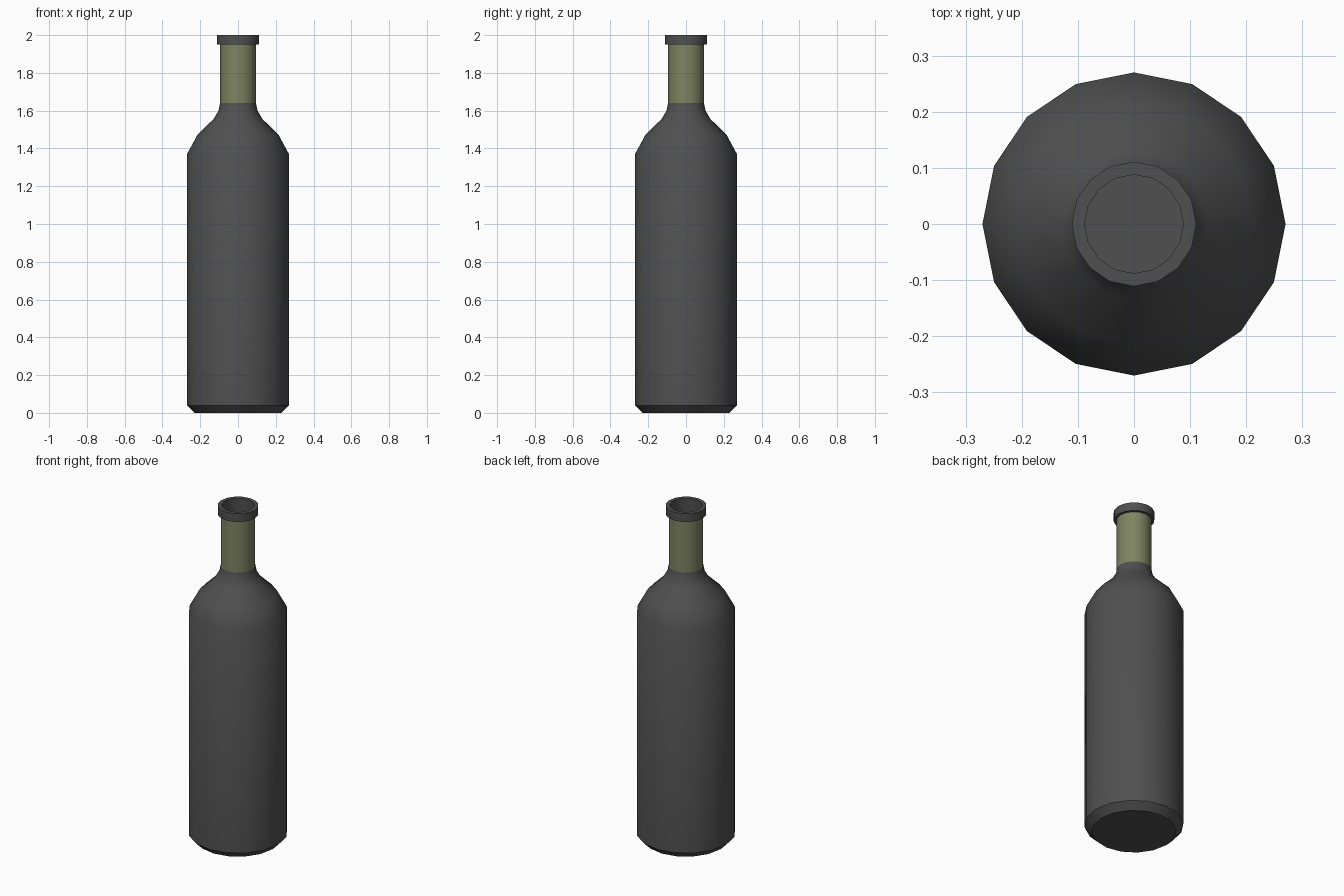
import bpy, bmesh, math

if "Cube" in bpy.data.objects:
    bpy.data.objects.remove(bpy.data.objects["Cube"])

SIDES = 16


def material(name, rgb):
    mat = bpy.data.materials.new(name)
    mat.diffuse_color = (*rgb, 1)
    mat.use_nodes = True
    mat.node_tree.nodes["Principled BSDF"].inputs["Base Color"].default_value = mat.diffuse_color
    return mat


def lathe(name, profile, mat, closed=False):
    """Revolve (radius, z) points about z; radius 0 makes a pole."""
    bm = bmesh.new()
    rings = []
    for r, z in profile:
        if r == 0:
            rings.append([bm.verts.new((0, 0, z))] * SIDES)
        else:
            rings.append([bm.verts.new((r * math.cos(2 * math.pi * i / SIDES),
                                        r * math.sin(2 * math.pi * i / SIDES), z))
                          for i in range(SIDES)])
    pairs = list(zip(rings, rings[1:]))
    if closed:
        pairs.append((rings[-1], rings[0]))
    for a, b in pairs:
        for i in range(SIDES):
            j = (i + 1) % SIDES
            bm.faces.new(list(dict.fromkeys((a[i], a[j], b[j], b[i]))))
    bmesh.ops.recalc_face_normals(bm, faces=bm.faces)
    mesh = bpy.data.meshes.new(name)
    bm.to_mesh(mesh)
    bm.free()
    obj = bpy.data.objects.new(name, mesh)
    bpy.context.collection.objects.link(obj)
    mesh.materials.append(mat)
    bpy.ops.object.select_all(action='DESELECT')
    obj.select_set(True)
    bpy.context.view_layer.objects.active = obj
    bpy.ops.object.shade_smooth_by_angle(angle=math.radians(30))
    return obj


glass = material("dark_glass", (0.08, 0.08, 0.08))
olive = material("olive_wrap", (0.21, 0.23, 0.12))

# Hollow bottle: outer skin, lip, then inner skin back down to the floor
lathe("bottle", [
    (0, 0), (0.23, 0), (0.27, 0.04), (0.27, 1.37), (0.213, 1.475),
    (0.13, 1.555), (0.103, 1.6), (0.095, 1.64),
    (0.091, 1.64), (0.091, 1.95), (0.111, 1.95), (0.111, 2.0), (0.088, 2.0),
    (0.088, 1.64), (0.12, 1.55), (0.2, 1.47), (0.255, 1.36),
    (0.255, 0.05), (0.22, 0.02), (0, 0.02)], glass)

# Coloured sleeve around the neck
lathe("neck_wrap", [(0.095, 1.64), (0.095, 1.95), (0.091, 1.95), (0.091, 1.64)],
      olive, closed=True)
